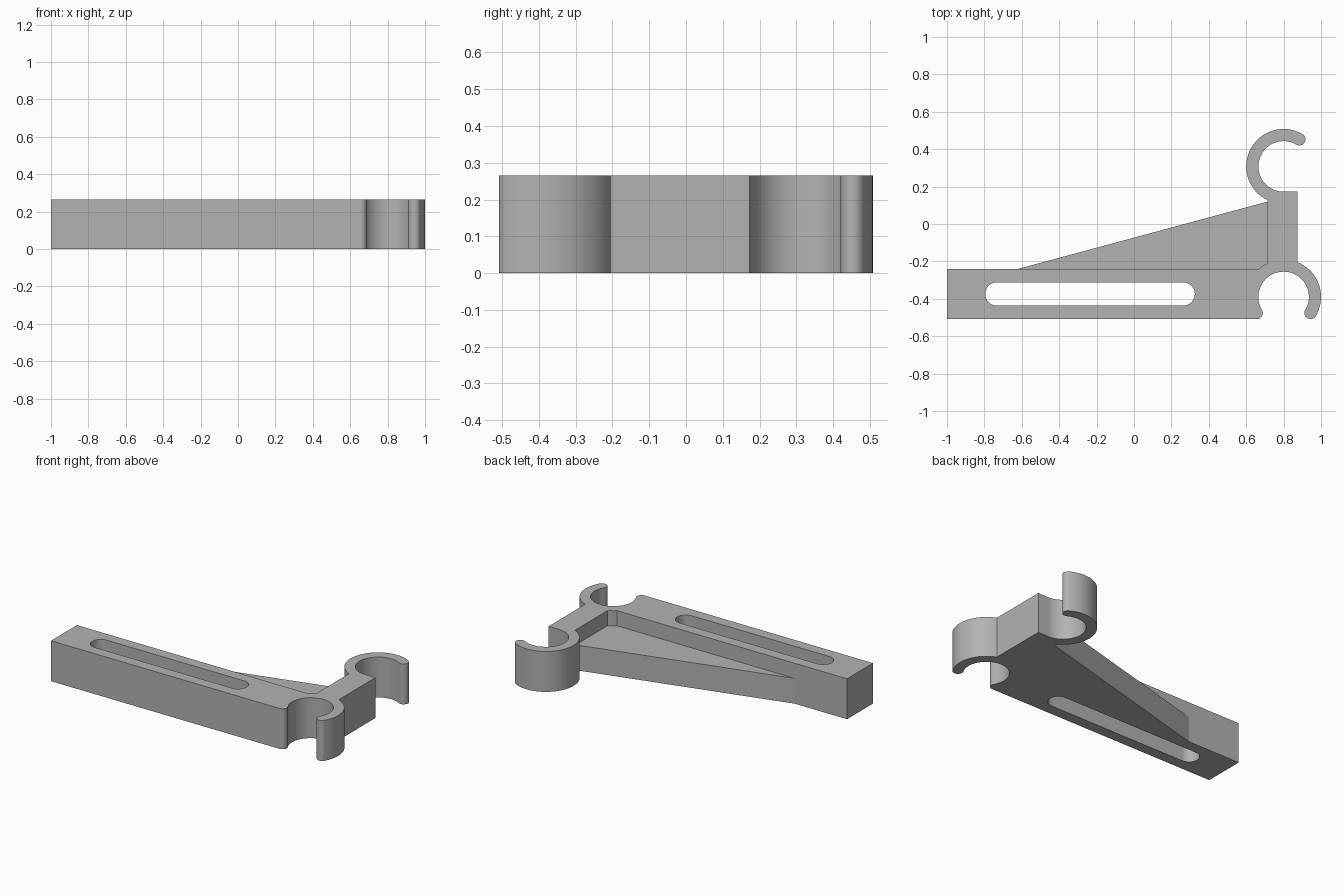
import bpy, bmesh
from math import radians, cos, sin, acos, asin, degrees

cube = bpy.data.objects.get("Cube")
if cube:
    bpy.data.objects.remove(cube, do_unlink=True)

grey = bpy.data.materials.new("plain grey")
grey.use_nodes = True
colour = (0.45, 0.45, 0.45, 1)
grey.diffuse_color = colour
grey.node_tree.nodes["Principled BSDF"].inputs["Base Color"].default_value = colour

HEIGHT, WEB_HEIGHT = 0.265, 0.166
R_OUT, R_IN = 0.2, 0.135
R_MID, R_TIP = (R_OUT + R_IN) / 2, (R_OUT - R_IN) / 2
CLIP_X, LOW_Y, HIGH_Y = 0.8, -0.39, 0.308
FRONT_Y, BACK_Y = -0.508, -0.24
ARM_LEFT, ARM_RIGHT = 0.715, 0.875


def arc(cx, cy, r, start, end):
    """Points on a circle from one angle to another, in degrees."""
    n = max(3, int(abs(end - start) / 5))
    angles = [radians(start + (end - start) * i / n) for i in range(n + 1)]
    return [(cx + r * cos(a), cy + r * sin(a)) for a in angles]


def polar(cx, cy, r, angle):
    return cx + r * cos(radians(angle)), cy + r * sin(radians(angle))


def extrude_profile(name, loops, height):
    """Solid from closed outlines; inner outlines become holes."""
    curve = bpy.data.curves.new(name + " profile", "CURVE")
    curve.dimensions = "2D"
    curve.fill_mode = "BOTH"
    curve.extrude = height / 2
    for loop in loops:
        spline = curve.splines.new("POLY")
        spline.points.add(len(loop) - 1)
        for point, (x, y) in zip(spline.points, loop):
            point.co = (x, y, 0, 1)
        spline.use_cyclic_u = True
    temp = bpy.data.objects.new(name + " profile", curve)
    bpy.context.collection.objects.link(temp)
    graph = bpy.context.evaluated_depsgraph_get()
    mesh = bpy.data.meshes.new_from_object(temp.evaluated_get(graph))
    bpy.data.objects.remove(temp, do_unlink=True)
    bpy.data.curves.remove(curve)

    bm = bmesh.new()
    bm.from_mesh(mesh)
    bmesh.ops.remove_doubles(bm, verts=bm.verts, dist=0.0005)
    bmesh.ops.translate(bm, verts=bm.verts, vec=(0, 0, height / 2))
    bmesh.ops.recalc_face_normals(bm, faces=bm.faces)
    bm.to_mesh(mesh)
    bm.free()
    mesh.materials.clear()
    mesh.materials.append(grey)
    obj = bpy.data.objects.new(name, mesh)
    bpy.context.collection.objects.link(obj)
    bpy.ops.object.select_all(action="DESELECT")
    obj.select_set(True)
    bpy.context.view_layer.objects.active = obj
    bpy.ops.object.shade_smooth_by_angle(angle=radians(30))
    return obj


# Angles where the clip rings meet the arm and the bar
right_join = degrees(acos((ARM_RIGHT - CLIP_X) / R_OUT))
left_join = degrees(acos((ARM_LEFT - CLIP_X) / R_OUT))
bar_join = 180 - degrees(asin((BACK_Y - LOW_Y) / R_OUT))
fillet = arc(CLIP_X, LOW_Y, R_OUT, left_join, bar_join)

# Bar, arm and both open clips as one outline
left_tip = polar(CLIP_X, LOW_Y, R_MID, 211)
right_tip = polar(CLIP_X, LOW_Y, R_MID, -31)
top_tip = polar(CLIP_X, HIGH_Y, R_MID, 60)
outline = [(-1, FRONT_Y)]
outline += arc(*left_tip, R_TIP, -90, 31)
outline += arc(CLIP_X, LOW_Y, R_IN, 211, -31)[1:]
outline += arc(*right_tip, R_TIP, 149, 329)[1:]
outline += arc(CLIP_X, LOW_Y, R_OUT, -31, right_join)[1:]
outline += [(ARM_RIGHT, HIGH_Y - R_IN)]
outline += arc(CLIP_X, HIGH_Y, R_IN, 270, 60)
outline += arc(*top_tip, R_TIP, 240, 420)[1:]
outline += arc(CLIP_X, HIGH_Y, R_OUT, 60, 360 - left_join)[1:]
outline += fillet + [(-1, BACK_Y)]

# Long rounded slot through the bar
slot_y, slot_r = (FRONT_Y + BACK_Y) / 2, 0.062
slot = arc(0.325 - slot_r, slot_y, slot_r, -90, 90)
slot += arc(-0.795 + slot_r, slot_y, slot_r, 90, 270)
extrude_profile("clip_bracket", [outline, slot], HEIGHT)

# Lower triangular web bracing the arm against the bar
web = [(-0.62, BACK_Y)] + fillet[::-1] + [(ARM_LEFT, 0.12)]
extrude_profile("bracing_web", [web], WEB_HEIGHT)
